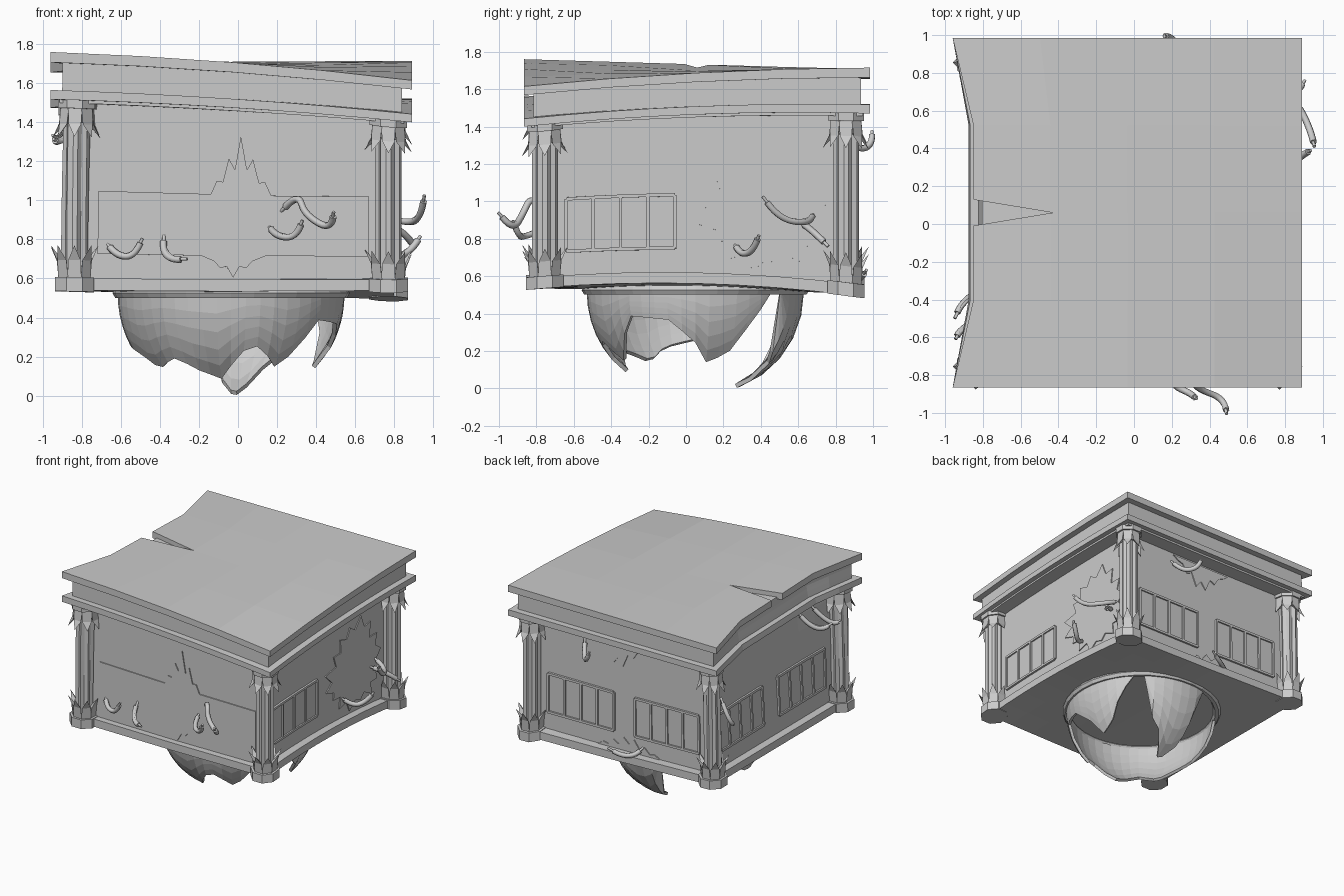
import bpy, bmesh, math, random
from mathutils import Vector

if "Cube" in bpy.data.objects:
    bpy.data.objects.remove(bpy.data.objects["Cube"])
random.seed(4)

stone = bpy.data.materials.new("grey_stone")
stone.use_nodes = True
COLOUR = (0.6, 0.6, 0.6, 1)
stone.diffuse_color = COLOUR
stone.node_tree.nodes["Principled BSDF"].inputs["Base Color"].default_value = COLOUR

# Wall planes, and the centre and half width of the roof
X0, X1, Y0, Y1 = -0.805, 0.735, -0.725, 0.825
CX, CY, HALF = -0.035, 0.06, 0.925


def warp(p):
    """Sag, tilt and pinch the whole building."""
    x, y, z = p
    u, v = (x - CX) / HALF, (y - CY) / HALF
    t = min(max((z - 0.55) / 1.15, 0), 1)
    a, b = (u + 1) / 2, (v + 1) / 2

    def corners(fl, fr, bl, br):
        return (fl * (1 - a) + fr * a) * (1 - b) + (bl * (1 - a) + br * a) * b
    across, along = max(1 - v * v, 0), max(1 - u * u, 0)
    low = corners(0, -0.01, 0, -0.06) + 0.06 * max(u, 0) * across
    high = corners(0.06, -0.085, 0.005, 0.015) + 0.022 * max(u, 0) * across + 0.02 * max(-v, 0) * along
    pinch = 0.11 * min(1, max(0, 2 * (1 - abs(v)))) * max(0, -u) * min(1, 1.2 * t * t)
    return Vector((x + pinch, y, z + low * (1 - t) + high * t))


def on_wall(side, u, z, out):
    return {"front": (u, Y0 - out, z), "back": (u, Y1 + out, z),
            "right": (X1 + out, u, z), "left": (X0 - out, u, z)}[side]


def finish(bm, name, warped=True):
    if warped:
        for v in bm.verts:
            v.co = warp(v.co)
    bmesh.ops.recalc_face_normals(bm, faces=bm.faces)
    mesh = bpy.data.meshes.new(name)
    bm.to_mesh(mesh)
    bm.free()
    mesh.materials.append(stone)
    obj = bpy.data.objects.new(name, mesh)
    bpy.context.collection.objects.link(obj)
    return obj


def add_box(bm, lo, hi, cuts=0):
    new = bmesh.ops.create_cube(bm, size=1)["verts"]
    for v in new:
        v.co = [l + (c + 0.5) * (h - l) for l, h, c in zip(lo, hi, v.co)]
    if cuts:
        bmesh.ops.subdivide_edges(bm, edges=bm.edges[:], cuts=cuts, use_grid_fill=True)


def block(name, z0, z1, inset, cuts=7):
    """Square layer, set in from the roof outline."""
    bm = bmesh.new()
    h = HALF - inset
    add_box(bm, (CX - h, CY - h, z0), (CX + h, CY + h, z1), cuts)
    return finish(bm, name)


# Body layers
block("base_slab", 0.54, 0.6, 0.09)
block("lower_cornice", 1.47, 1.515, 0)
block("lower_cornice_fillet", 1.455, 1.48, 0.04)
block("frieze", 1.5, 1.665, 0.05)
bm = bmesh.new()
add_box(bm, (X0, Y0, 0.58), (X1, Y1, 1.48), 7)
finish(bm, "walls")

# Roof slab with a split in its pinched edge
roof = block("roof_slab", 1.65, 1.7, 0, 3)
bm = bmesh.new()
tri = [bm.verts.new(c) for c in ((-0.43, CY, 1.5), (-1.1, -0.05, 1.5), (-1.1, 0.17, 1.5))]
ext = bmesh.ops.extrude_face_region(bm, geom=[bm.faces.new(tri)])["geom"]
for v in ext:
    if isinstance(v, bmesh.types.BMVert):
        v.co.z += 0.5
cutter = finish(bm, "roof_split_cutter", False)
cutter.hide_render = True
mod = roof.modifiers.new("split", "BOOLEAN")
mod.operation, mod.object = "DIFFERENCE", cutter
bpy.context.view_layer.objects.active = roof
bpy.ops.object.modifier_apply(modifier="split")
bpy.data.objects.remove(cutter)


def lathe(bm, x, y, rings, sides, flute=1.0):
    """Stack of (radius, z) rings, with every other point drawn in by flute."""
    loops = []
    for r, z in rings:
        loops.append([])
        for i in range(sides):
            a = 2 * math.pi * (i + 0.5) / sides
            k = r * (flute if i % 2 else 1)
            loops[-1].append(bm.verts.new((x + k * math.cos(a), y + k * math.sin(a), z)))
    for low, up in zip(loops, loops[1:]):
        for i in range(sides):
            j = (i + 1) % sides
            bm.faces.new((low[i], low[j], up[j], up[i]))
    bm.faces.new(loops[0])
    bm.faces.new(loops[-1])


def leaves(bm, x, y, z, rise, flare, count=8):
    """Ring of pointed leaves flaring away from the shaft."""
    for i in range(count):
        a = 2 * math.pi * i / count
        out, side = Vector((math.cos(a), math.sin(a), 0)), Vector((-math.sin(a), math.cos(a), 0))
        root = Vector((x, y, z))
        mid = root + out * 0.09 + Vector((0, 0, rise * 0.55))
        pts = [root + out * 0.082 - side * 0.036, root + out * 0.082 + side * 0.036,
               mid + side * 0.032, mid - side * 0.032,
               root + out * flare + Vector((0, 0, rise)), root + out * 0.055 + Vector((0, 0, rise * 0.5))]
        v = [bm.verts.new(p) for p in pts]
        for f in ((0, 1, 2, 3), (3, 2, 4), (1, 0, 5), (0, 3, 5), (2, 1, 5), (3, 4, 5), (4, 2, 5)):
            bm.faces.new([v[k] for k in f])


# Corner columns
for sx, x in (("right", -0.838), ("left", 0.77)):
    for sy, y in (("front", -0.755), ("back", 0.855)):
        bm = bmesh.new()
        lathe(bm, x, y, [(0.108, 0.535), (0.108, 0.605)], 8)
        lathe(bm, x, y, [(0.07, 0.6 + 0.11 * i) for i in range(8)] + [(0.07, 1.43)], 16, 0.8)
        lathe(bm, x, y, [(0.072, 1.36), (0.09, 1.43), (0.104, 1.43), (0.104, 1.475)], 8)
        leaves(bm, x, y, 0.6, 0.16, 0.122)
        leaves(bm, x, y, 1.43, -0.14, 0.122)
        finish(bm, f"{sy}_{sx}_column")


# Window rows: four panes behind a raised grid of bars
def window_row(name, side, u0, u1, z0=0.735, z1=1.03, panes=4, w=0.009):
    bm = bmesh.new()

    def bar(a, b, c, d, out):
        p, q = on_wall(side, a, c, -0.02), on_wall(side, b, d, out)
        add_box(bm, [min(s) for s in zip(p, q)], [max(s) for s in zip(p, q)])
    step = (u1 - u0) / panes
    for i in range(panes + 1):
        u = u0 + i * step
        bar(u - w, u + w, z0, z1, 0.016)
        if i < panes:
            bar(u, u + step, z0 - w, z0 + w, 0.016)
            bar(u, u + step, z1 - w, z1 + w, 0.016)
            bar(u + w, u + step - w, z0, z1, 0.004)
    finish(bm, name)


window_row("right_side_windows", "right", -0.64, -0.06)
window_row("back_windows_a", "back", 0.06, 0.64)
window_row("back_windows_b", "back", -0.7, -0.13)
window_row("left_side_windows_a", "left", 0.17, 0.74)
window_row("left_side_windows_b", "left", -0.61, -0.03)


# Flush sign board and jagged cracked patches
def plate(name, side, outline):
    bm = bmesh.new()
    face = bm.faces.new([bm.verts.new(on_wall(side, u, z, 0.008)) for u, z in outline])
    ext = bmesh.ops.extrude_face_region(bm, geom=[face])["geom"]
    shift = Vector(on_wall(side, 0, 0, -0.009)) - Vector(on_wall(side, 0, 0, 0))
    for v in ext:
        if isinstance(v, bmesh.types.BMVert):
            v.co += shift
    finish(bm, name)


def spikes(u0, u1, z, height, count):
    """Zigzag from u0 to u1, tallest in the middle."""
    pts = []
    for i in range(2 * count + 1):
        f = i / (2 * count)
        h = height * (1 - abs(2 * f - 1)) * (1 if i % 2 else 0.55)
        pts.append((u0 + (u1 - u0) * f, z + h + (0.01 if i % 2 else 0)))
    return pts


plate("front_sign_board", "front",
      [(-0.72, 0.72), (-0.72, 1.03)] + spikes(-0.14, 0.17, 1.03, 0.29, 5) + [(0.67, 1.04), (0.67, 0.72)]
      + spikes(0.14, -0.19, 0.72, -0.12, 5))
burst = []
for i in range(32):
    a = 2 * math.pi * i / 32
    k = (1.08 if i % 2 else 0.84) * random.uniform(0.9, 1.1)
    tall = 0.36 if math.sin(a) > 0 else 0.27
    burst.append((0.43 + 0.33 * k * math.cos(a), 0.93 + tall * k * math.sin(a)))
plate("right_side_cracked_patch", "right", burst)
plate("back_upper_crack", "back", spikes(-0.25, 0.3, 1.44, -0.24, 6))
plate("back_lower_crack", "back", spikes(-0.35, 0.2, 0.6, 0.11, 6))


# Torn cables: thick sheath with a thinner core poking out of both ends
def tube(name, pts, radius):
    cu = bpy.data.curves.new(name, "CURVE")
    cu.dimensions, cu.bevel_depth, cu.bevel_resolution = "3D", radius, 1
    cu.use_fill_caps, cu.resolution_u = True, 5
    sp = cu.splines.new("NURBS")
    sp.points.add(len(pts) - 1)
    for q, p in zip(sp.points, pts):
        q.co = (*p, 1)
    sp.order_u, sp.use_endpoint_u = 3, True
    cu.materials.append(stone)
    bpy.context.collection.objects.link(bpy.data.objects.new(name, cu))


def cable(name, side, path):
    pts = [warp(on_wall(side, *p)) for p in path]
    tube(name + "_core", pts, 0.009)
    pts[0], pts[-1] = pts[0].lerp(pts[1], 0.25), pts[-1].lerp(pts[-2], 0.25)
    tube(name + "_sheath", pts, 0.018)


CABLES = {
    "front": [[(-0.67, 0.77, 0), (-0.62, 0.71, 0.05), (-0.53, 0.71, 0.06), (-0.49, 0.8, 0.07)],
              [(-0.38, 0.82, 0), (-0.39, 0.69, 0.08), (-0.26, 0.7, 0.13)],
              [(0.16, 0.87, 0), (0.2, 0.82, 0.13), (0.3, 0.82, 0.17), (0.33, 0.91, 0.2)],
              [(0.22, 0.95, 0), (0.31, 1.05, 0.1), (0.34, 0.94, 0.15), (0.48, 0.86, 0.2), (0.49, 0.96, 0.28)]],
    "right": [[(0.68, 0.94, 0), (0.66, 0.89, 0.12), (0.5, 0.9, 0.2), (0.41, 1.02, 0.22)],
              [(0.26, 0.76, 0), (0.3, 0.7, 0.08), (0.36, 0.73, 0.15), (0.39, 0.81, 0.2)],
              [(0.62, 0.89, 0), (0.67, 0.86, 0.11), (0.76, 0.78, 0.17)]],
    "back": [[(0.32, 1.38, 0), (0.27, 1.28, 0.08), (0.19, 1.3, 0.17), (0.16, 1.38, 0.17)],
             [(-0.2, 0.66, 0), (-0.14, 0.58, 0.09), (0.02, 0.66, 0.14)]],
    "left": [[(-0.33, 1.42, 0), (-0.38, 1.25, 0.14), (-0.5, 1.3, 0.19)],
             [(-0.48, 1.42, 0), (-0.54, 1.25, 0.14), (-0.61, 1.28, 0.17)],
             [(0.68, 1.14, 0), (0.72, 1.0, 0.09), (0.66, 0.94, 0.09)]],
}
for side, paths in CABLES.items():
    for n, path in enumerate(paths):
        cable(f"{side}_cable_{n + 1}", side, path)

# Broken hanging bowl: (bearing in degrees, height of the torn edge)
EDGE = [(0, 0.25), (8, 0.14), (22, 0.2), (32, 0.35), (45, 0.52), (58, 0.52), (60, 0.2), (70, 0.12),
        (78, 0.01), (92, 0.02), (100, 0.1), (105, 0.52), (150, 0.52), (162, 0.36), (180, 0.26), (200, 0.22),
        (214, 0.14), (222, 0.17), (234, 0.2), (246, 0.14), (264, 0.09), (275, 0.22), (283, 0.27),
        (294, 0.2), (302, 0.14), (312, 0.26), (322, 0.39), (345, 0.37), (360, 0.25)]
BX, BY, RIM = -0.035, 0.05, 0.52


def torn_height(deg):
    for (a, za), (b, zb) in zip(EDGE, EDGE[1:]):
        if a <= deg <= b:
            return za + (zb - za) * (deg - a) / (b - a)


bm = bmesh.new()
SEG, ROWS = 48, 5
cols = []
for i in range(SEG):
    a = math.radians(360 * i / SEG)
    depth = math.asin(min(1, (RIM - torn_height(360 * i / SEG)) / 0.54))
    col = []
    for j in range(ROWS + 1):
        phi = depth * j / ROWS
        r = 0.57 * math.cos(phi) ** 0.9
        col.append(bm.verts.new((BX + r * math.cos(a), BY + r * math.sin(a), RIM - 0.54 * math.sin(phi))))
    cols.append(col)
for i in range(SEG):
    p, q = cols[i], cols[(i + 1) % SEG]
    for j in range(ROWS):
        quad = (p[j], q[j], q[j + 1], p[j + 1])
        if sum(abs(quad[k].co.z - quad[3 - k].co.z) for k in (0, 1)) > 0.01:
            bm.faces.new(quad)
bowl = finish(bm, "broken_bowl", False)
sol = bowl.modifiers.new("thickness", "SOLIDIFY")
sol.thickness, sol.offset = 0.022, 0

# Rim ring holding the bowl
bpy.ops.mesh.primitive_torus_add(location=(BX, BY, 0.525), major_radius=0.58, minor_radius=0.028,
                                 major_segments=32, minor_segments=6)
ring = bpy.context.object
ring.name = "bowl_rim"
ring.data.materials.append(stone)
